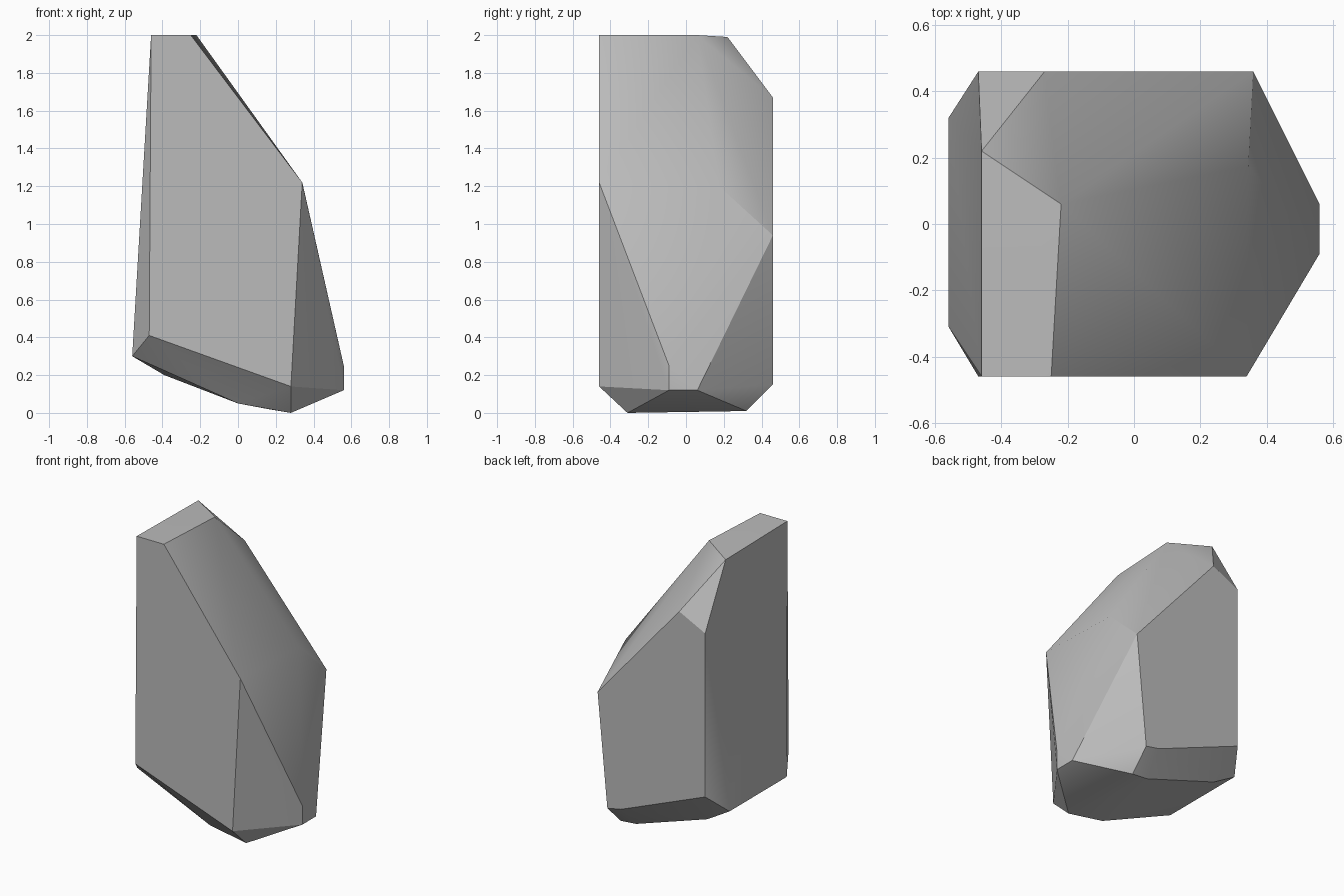
import bpy
import bmesh
import math

default_cube = bpy.data.objects.get("Cube")
if default_cube:
    bpy.data.objects.remove(default_cube, do_unlink=True)


def make_material(name, color):
    """One flat colour, shown in the viewport and in renders."""
    material = bpy.data.materials.new(name)
    material.use_nodes = True
    material.diffuse_color = color
    shader = material.node_tree.nodes["Principled BSDF"]
    shader.inputs["Base Color"].default_value = color
    shader.inputs["Roughness"].default_value = 0.9
    return material


def outline(bm, y, corners):
    """Add the corners of one flat side, given as (x, z) at depth y."""
    for x, z in corners:
        bm.verts.new((x, y, z))


bm = bmesh.new()

# Flat front and back sides
outline(bm, -0.46, [(-0.46, 2), (-0.25, 2), (0.34, 1.22), (0.28, 0.14), (-0.47, 0.41)])
outline(bm, 0.46, [(-0.27, 1.67), (-0.47, 1.57), (-0.47, 0.43), (0.18, 0.17),
                   (0.285, 0.15), (0.36, 0.94)])

# Underside, rising towards the right
outline(bm, -0.31, [(-0.56, 0.3), (0, 0.05), (0.28, 0)])
outline(bm, 0.32, [(-0.56, 0.3), (-0.39, 0.2), (0.16, 0.02), (0.28, 0.01)])

# Blunt tip on the left
outline(bm, -0.09, [(0.56, 0.25), (0.56, 0.12)])
outline(bm, 0.06, [(0.56, 0.12)])

# Back of the top and the shoulder below it
outline(bm, 0.06, [(-0.22, 2)])
outline(bm, 0.22, [(-0.46, 1.99)])
outline(bm, 0.175, [(0.345, 1.2)])

# Wrap the corners in a faceted skin and merge the flat facets
hull = bmesh.ops.convex_hull(bm, input=bm.verts[:])
unused = [v for v in hull["geom_interior"] if isinstance(v, bmesh.types.BMVert)]
bmesh.ops.delete(bm, geom=unused, context='VERTS')
bmesh.ops.dissolve_limit(bm, angle_limit=math.radians(2),
                         verts=bm.verts[:], edges=bm.edges[:])
bmesh.ops.recalc_face_normals(bm, faces=bm.faces[:])

mesh = bpy.data.meshes.new("rock")
bm.to_mesh(mesh)
bm.free()
mesh.materials.append(make_material("stone grey", (0.5, 0.5, 0.5, 1)))

rock = bpy.data.objects.new("rock", mesh)
bpy.context.collection.objects.link(rock)

# Soften shallow edges and keep the strong ones crisp
bpy.ops.object.select_all(action='DESELECT')
rock.select_set(True)
bpy.context.view_layer.objects.active = rock
bpy.ops.object.shade_smooth_by_angle(angle=math.radians(30))
